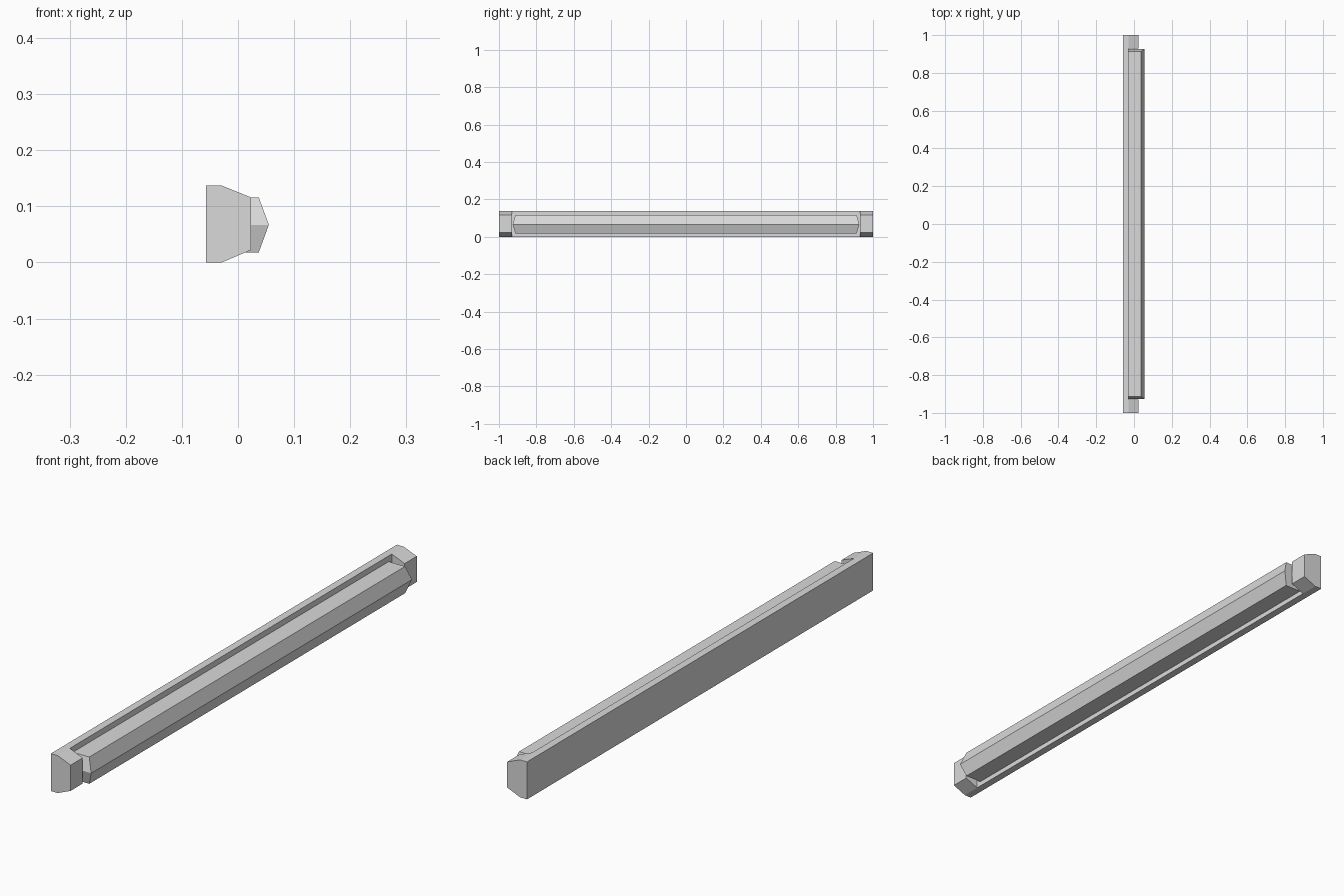
import bpy
import bmesh

cube = bpy.data.objects.get("Cube")
if cube:
    bpy.data.objects.remove(cube, do_unlink=True)

grey = bpy.data.materials.new("light grey")
grey.use_nodes = True
colour = (0.7, 0.7, 0.7, 1)
grey.diffuse_color = colour
grey.node_tree.nodes["Principled BSDF"].inputs["Base Color"].default_value = colour


def prism(name, profile, start, end):
    """Extrude an (x, z) profile along y; start and end give y for a height z."""
    bm = bmesh.new()
    a = [bm.verts.new((x, start(z), z)) for x, z in profile]
    b = [bm.verts.new((x, end(z), z)) for x, z in profile]
    n = len(profile)
    for i in range(n):
        j = (i + 1) % n
        bm.faces.new((a[i], a[j], b[j], b[i]))
    # each end is split along the mid-height line so it can come to an edge
    for ring in (a, b):
        if n == 6:
            bm.faces.new((ring[0], ring[1], ring[2], ring[5]))
            bm.faces.new((ring[5], ring[2], ring[3], ring[4]))
        else:
            bm.faces.new(ring)
    bmesh.ops.recalc_face_normals(bm, faces=bm.faces)
    mesh = bpy.data.meshes.new(name)
    bm.to_mesh(mesh)
    bm.free()
    mesh.materials.append(grey)
    obj = bpy.data.objects.new(name, mesh)
    bpy.context.collection.objects.link(obj)
    return obj


TOP, MID = 0.137, 0.067
BACK, SEAT = -0.057, -0.029
INNER = 0.93

# Flat mounting plate between the end blocks
plate = [(BACK, 0), (SEAT, 0), (SEAT, TOP), (BACK, TOP)]
prism("back_plate", plate, lambda z: -INNER, lambda z: INNER)

# End blocks with a tapered front
block = [(BACK, 0), (SEAT, 0), (0.023, 0.022),
         (0.023, 0.116), (SEAT, TOP), (BACK, TOP)]
for name, side in (("front_end_block", -1), ("rear_end_block", 1)):
    prism(name, block, lambda z: side * INNER, lambda z: side)

# Ridged bar whose ends come to a horizontal edge at mid height
bar = [(SEAT, 0.018), (0.037, 0.018), (0.055, MID),
       (0.037, 0.116), (SEAT, 0.116), (SEAT, MID)]


def tip(z):
    return 0.927 - 0.3 * abs(z - MID)


prism("ridged_bar", bar, lambda z: -tip(z), tip)
